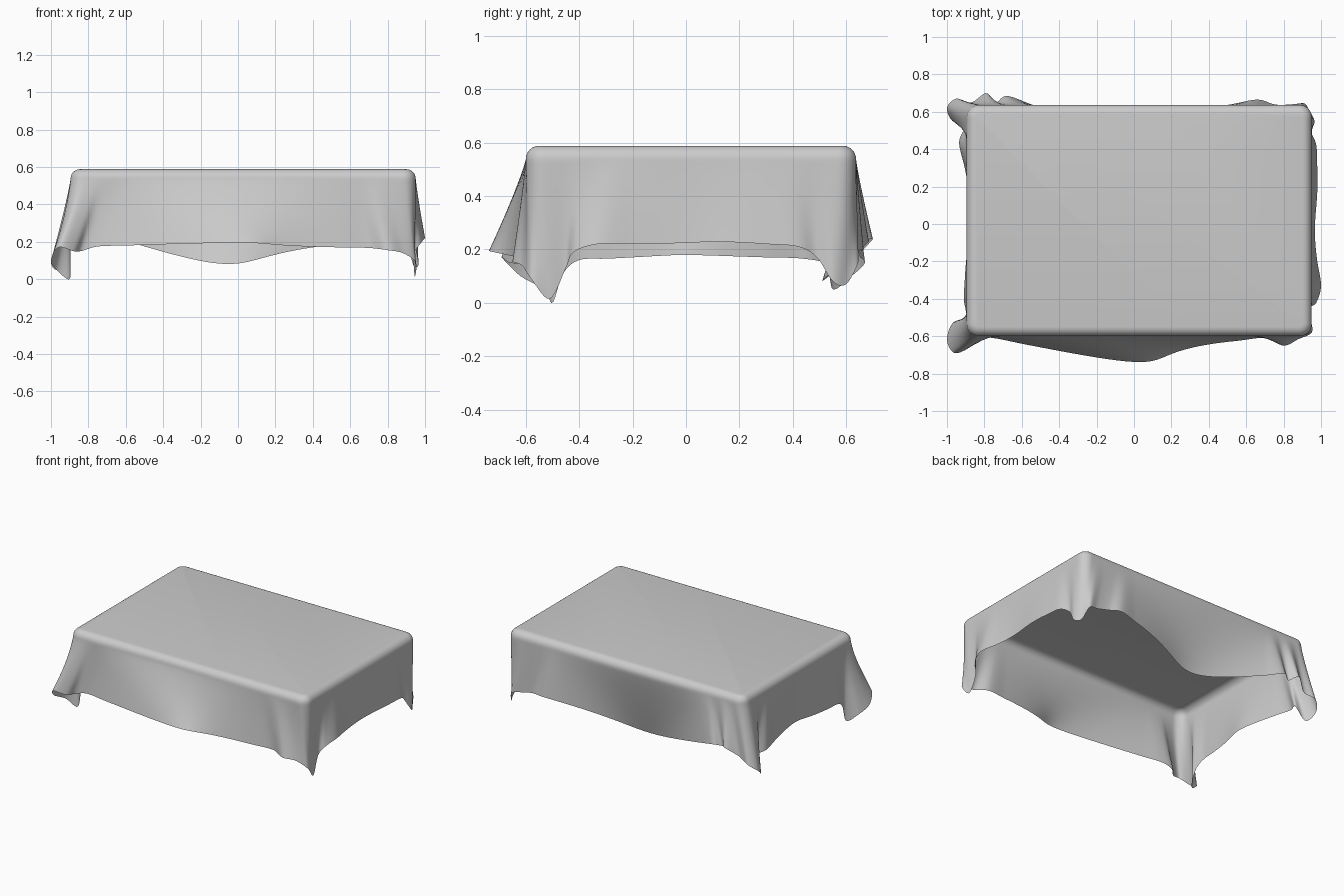
import bpy, bmesh, math
from mathutils import Vector

if "Cube" in bpy.data.objects:
    bpy.data.objects.remove(bpy.data.objects["Cube"])

X0, X1, Y0, Y1 = -0.895, 0.95, -0.60, 0.637   # plan of the covered top
TOP, ROLL, RAD = 0.588, 0.05, 0.065           # height, edge roll, corner radius
N, ROWS = 520, 26

# Hem points round each corner, counter-clockwise seen from above
front_left = [(-.905, -.30, .165), (-.91, -.40, .16), (-.90, -.46, .11), (-.90, -.50, .0),
              (-.97, -.53, .05), (-1.0, -.62, .10), (-.96, -.69, .17), (-.88, -.66, .15),
              (-.84, -.61, .15), (-.75, -.61, .175), (-.60, -.64, .18)]
front_right = [(.55, -.625, .17), (.70, -.61, .167), (.80, -.65, .155), (.88, -.615, .14),
               (.95, -.58, .09), (.945, -.51, .015), (.94, -.45, .13), (.975, -.42, .19),
               (1.0, -.33, .22), (.98, -.20, .22)]
back_right = [(.98, .30, .22), (.975, .42, .21), (.95, .49, .17), (.965, .55, .08),
              (.94, .60, .07), (.91, .645, .15), (.84, .635, .17), (.75, .64, .19),
              (.66, .665, .20), (.52, .64, .185)]
back_left = [(-.55, .64, .19), (-.68, .685, .23), (-.74, .65, .22), (-.79, .70, .24),
             (-.87, .65, .18), (-.95, .67, .15), (-1.0, .62, .10), (-.97, .55, .05),
             (-.90, .53, .14), (-.935, .44, .165), (-.905, .30, .17)]


def perimeter(count):
    """Evenly spaced (point, outward normal) round a rounded rectangle."""
    dense = [(Vector((X0, 0)), Vector((-1, 0)))]
    centres = [(X0 + RAD, Y0 + RAD), (X1 - RAD, Y0 + RAD), (X1 - RAD, Y1 - RAD), (X0 + RAD, Y1 - RAD)]
    for k, c in enumerate(centres):
        for j in range(13):
            a = math.pi + (k + j / 12) * math.pi / 2
            n = Vector((math.cos(a), math.sin(a)))
            dense.append((Vector(c) + n * RAD, n))
    dense.append(dense[0])
    lens = [0.0]
    for a, b in zip(dense, dense[1:]):
        lens.append(lens[-1] + (b[0] - a[0]).length)
    out, k = [], 0
    for i in range(count):
        d = lens[-1] * i / count
        while lens[k + 1] < d:
            k += 1
        f = (d - lens[k]) / (lens[k + 1] - lens[k])
        out.append((dense[k][0].lerp(dense[k + 1][0], f),
                    dense[k][1].lerp(dense[k + 1][1], f).normalized()))
    return out


def hem_curve(rim):
    """Smooth closed hem through the corner points, one point per rim point."""
    keys = []
    for corner in (front_left, front_right, back_right, back_left):
        ends = [min(range(N), key=lambda i: (rim[i][0] - Vector(p[:2])).length)
                for p in (corner[0], corner[-1])]
        for j, p in enumerate(corner):
            keys.append((ends[0] + (ends[1] - ends[0]) * j / (len(corner) - 1), Vector(p)))
    m = len(keys)

    def key(i):
        u, p = keys[i % m]
        return u + N * (i // m), p

    def slope(i):
        (ua, a), (ub, b), (uc, c) = key(i - 1), key(i), key(i + 1)
        h, g = ub - ua, uc - ub
        return ((b - a) / h * g + (c - b) / g * h) / (h + g)

    out, k = [], -1
    for i in range(N):
        while key(k + 1)[0] <= i:
            k += 1
        (ua, a), (ub, b) = key(k), key(k + 1)
        h = ub - ua
        t = (i - ua) / h
        out.append(a * (2*t**3 - 3*t*t + 1) + slope(k) * h * (t**3 - 2*t*t + t)
                   + b * (3*t*t - 2*t**3) + slope(k + 1) * h * (t**3 - t*t))
    return out


rim = perimeter(N)
hem = hem_curve(rim)
bm = bmesh.new()
rings = []

# Rolled edge of the cloth over the table rim
for j in range(7):
    a = j / 6 * math.pi / 2
    rings.append([bm.verts.new((*(p - n * ROLL * (1 - math.sin(a))), TOP - ROLL * (1 - math.cos(a))))
                  for p, n in rim])

# Hanging skirt, flaring into the corner folds
for j in range(1, ROWS + 1):
    t = j / ROWS
    ring = []
    for (p, n), h in zip(rim, hem):
        q = p.lerp(h.xy, t ** 1.15)
        ring.append(bm.verts.new((q.x, q.y, (TOP - ROLL) * (1 - t) + h.z * t)))
    rings.append(ring)

for a, b in zip(rings, rings[1:]):
    for i in range(N):
        k = (i + 1) % N
        bm.faces.new((a[i], b[i], b[k], a[k]))

# Flat top
bm.faces.new(rings[0])
bmesh.ops.recalc_face_normals(bm, faces=bm.faces)
bm.normal_update()
if max(bm.faces, key=lambda f: f.calc_area()).normal.z < 0:
    bmesh.ops.reverse_faces(bm, faces=bm.faces)

mesh = bpy.data.meshes.new("tablecloth")
bm.to_mesh(mesh)
bm.free()
cloth = bpy.data.objects.new("tablecloth", mesh)
bpy.context.collection.objects.link(cloth)
bpy.context.view_layer.objects.active = cloth
cloth.select_set(True)
bpy.ops.object.shade_smooth_by_angle(angle=math.radians(60))
